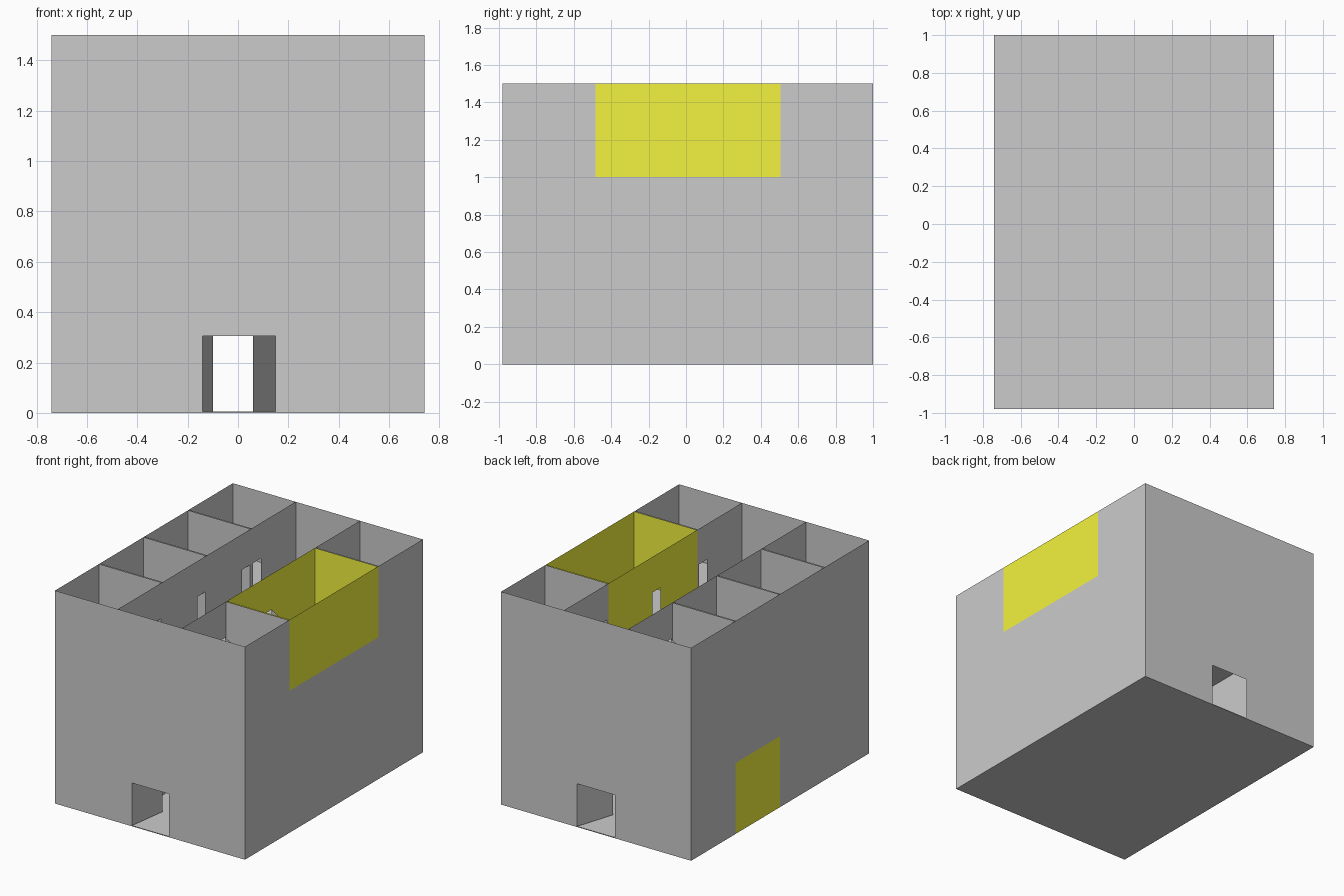
import bpy, bmesh
from mathutils import Vector

if "Cube" in bpy.data.objects:
    bpy.data.objects.remove(bpy.data.objects["Cube"])

X, HALL = 0.74, 0.25              # outer wall and corridor wall
Y0, Y1 = -0.98, 1.0
STEP = (Y1 - Y0) / 4              # one room's depth
H, SILL, GAP = 0.5, 0.005, 0.005  # storey height, door sill, half partition gap
DOOR_W, DOOR_H = 0.09, 0.25

yellow = bpy.data.materials.new("yellow_paint")
yellow.diffuse_color = (0.9, 0.9, 0.05, 1)
yellow.use_nodes = True
yellow.node_tree.nodes["Principled BSDF"].inputs["Base Color"].default_value = yellow.diffuse_color


def make(name, build, mat=None):
    """Collect the faces drawn by build(bm) into one named object."""
    bm = bmesh.new()
    build(bm)
    bmesh.ops.remove_doubles(bm, verts=bm.verts, dist=1e-5)
    me = bpy.data.meshes.new(name)
    bm.to_mesh(me)
    bm.free()
    if mat:
        me.materials.append(mat)
    ob = bpy.data.objects.new(name, me)
    bpy.context.collection.objects.link(ob)
    return ob


def panel(bm, a, b, z0, z1):
    """Vertical sheet standing on the plan line a-b."""
    bm.faces.new([bm.verts.new((*p, z)) for p, z in
                  ((a, z0), (b, z0), (b, z1), (a, z1))])


def door_wall(bm, a, b, z0, z1, s0, s1, door_h):
    """Sheet with a doorway between distances s0 and s1 from a."""
    a, b = Vector(a), Vector(b)
    d = (b - a).normalized()
    p, q = a + d * s0, a + d * s1
    panel(bm, a, p, z0, z1)
    panel(bm, q, b, z0, z1)
    panel(bm, p, q, z0, z0 + SILL)
    panel(bm, p, q, z0 + door_h, z1)


def room(name, side, ya, yb, z, hinge, swing, mat=None):
    """Thin-walled room; its door is hinged at y=hinge, swing is the door side."""
    xi, xo = side * HALL, side * X
    lo, hi = sorted((hinge, hinge + swing * DOOR_W))

    def walls(bm):
        if side > 0:
            panel(bm, (xo, ya), (xo, yb), z, z + H)
        else:
            panel(bm, (xo, yb), (xo, ya), z, z + H)
        door_wall(bm, (xi, ya), (xi, yb), z, z + H, lo - ya, hi - ya, DOOR_H)
        if ya > Y0 + 0.01:
            panel(bm, (xi, ya + GAP), (xo, ya + GAP), z, z + H)
        if yb < Y1 - 0.01:
            panel(bm, (xi, yb - GAP), (xo, yb - GAP), z, z + H)

    make(name + "_walls", walls, mat)
    # leaf standing open about sixty degrees
    make(name + "_door", lambda bm: panel(
        bm, (xi, hinge), (xi + side * 0.079, hinge + swing * 0.043),
        z + SILL, z + DOOR_H))


ys = [Y0 + STEP * i for i in range(5)]
# doors: room index -> (hinge, swing)
doors = [(ys[1] - 0.015, -1), (ys[2] - 0.015, -1), (ys[3] - 0.015, -1), (ys[3] + 0.018, 1)]

# rooms on each storey
for level in range(3):
    z = level * H
    for side, label in ((-1, "left"), (1, "right")):
        for i in range(4):
            if level == 2 and side == 1 and i in (1, 2):
                continue
            paint = yellow if (level, side, i) == (0, -1, 2) else None
            room(f"storey_{level + 1}_{label}_room_{i + 1}", side,
                 ys[i], ys[i + 1], z, *doors[i], mat=paint)
    # floor sheet
    make(f"storey_{level + 1}_floor", lambda bm: bm.faces.new(
        [bm.verts.new((x, y, z)) for x, y in ((-X, Y0), (-X, Y1), (X, Y1), (X, Y0))]))

# double-size yellow room on the top right
room("large_room", 1, ys[1], ys[3], 2 * H, ys[2] + 0.005, -1, yellow)

# front and back walls with entrances in the corridor axis
make("front_wall", lambda bm: door_wall(
    bm, (-X, Y0), (X, Y0), 0, 3 * H, X - 0.14, X + 0.148, 0.305))
make("back_wall", lambda bm: door_wall(
    bm, (X, Y1), (-X, Y1), 0, 3 * H, X - 0.148, X + 0.148, 0.305))

# entrance doors opened inwards
make("front_entrance_door", lambda bm: panel(
    bm, (-0.14, Y0), (-0.10, Y0 + 0.285), SILL, 0.305))
make("back_entrance_door", lambda bm: panel(
    bm, (0.148, Y1), (0.06, Y1 - 0.275), SILL, 0.305))
